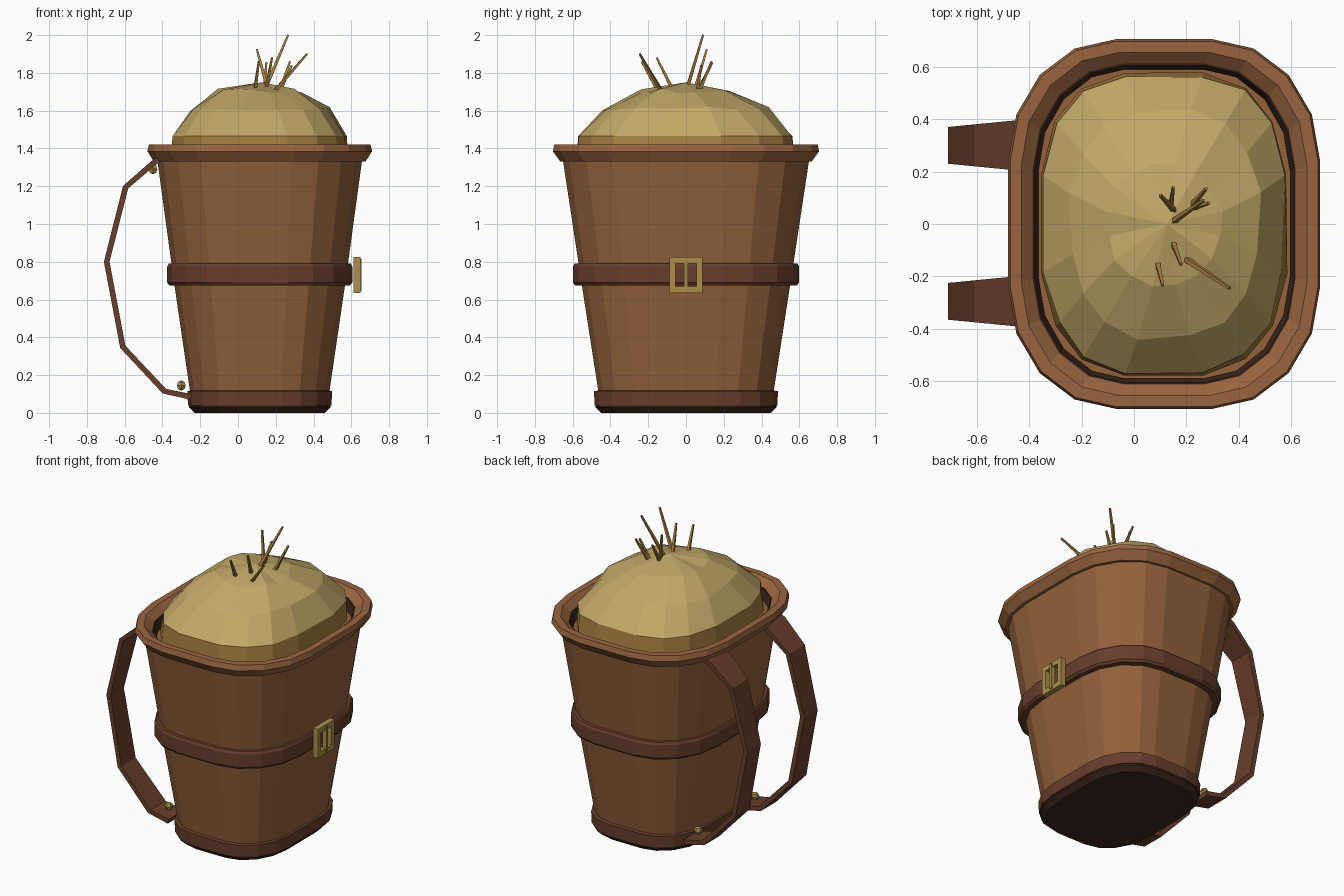
import bpy, bmesh, math, random
from mathutils import Vector

if "Cube" in bpy.data.objects:
    bpy.data.objects.remove(bpy.data.objects["Cube"])

random.seed(4)
CX = 0.115  # basket centre in x


def mat(name, r, g, b):
    m = bpy.data.materials.new(name)
    lin = [(c / 255 / 12.92) if c < 10 else ((c / 255 + 0.055) / 1.055) ** 2.4 for c in (r, g, b)]
    m.diffuse_color = (*lin, 1)
    m.use_nodes = True
    m.node_tree.nodes["Principled BSDF"].inputs["Base Color"].default_value = m.diffuse_color
    return m


BODY = mat("basket brown", 148, 98, 60)
RIM = mat("rim brown", 154, 101, 64)
LEATHER = mat("leather brown", 104, 62, 44)
DARK = mat("dark base brown", 62, 39, 28)
STRAW = mat("straw yellow", 194, 168, 104)
STALK = mat("dark straw", 168, 128, 66)
BRASS = mat("brass", 172, 143, 74)


def finish(name, bm, *mats):
    bmesh.ops.recalc_face_normals(bm, faces=bm.faces)
    me = bpy.data.meshes.new(name)
    bm.to_mesh(me)
    bm.free()
    for m in mats:
        me.materials.append(m)
    ob = bpy.data.objects.new(name, me)
    bpy.context.collection.objects.link(ob)
    return ob


def outline(hx, hy, z):
    """20-sided rounded rectangle made of four elliptic corners."""
    fx, fy = 0.31 * hx, 0.34 * hy
    pts = []
    for q, (sx, sy) in enumerate(((1, 1), (-1, 1), (-1, -1), (1, -1))):
        for i in range(5):
            t = math.radians(22.5 * (i if q % 2 == 0 else 4 - i))
            pts.append(Vector((CX + sx * (fx + (hx - fx) * math.cos(t)),
                               sy * (fy + (hy - fy) * math.sin(t)), z)))
    return pts


def loft(bm, rings, closed=False, caps=True):
    vs = [[bm.verts.new(p) for p in r] for r in rings]
    n = len(vs[0])
    for a, b in zip(vs, vs[1:] + (vs[:1] if closed else [])):
        for i in range(n):
            j = (i + 1) % n
            bm.faces.new((a[i], a[j], b[j], b[i]))
    if caps and not closed:
        bm.faces.new(vs[0])
        bm.faces.new(vs[-1])
    return vs


def ring_part(name, profile, m, closed=False):
    bm = bmesh.new()
    loft(bm, [outline(*p) for p in profile], closed)
    return finish(name, bm, m)


# Tapered basket with a shallow inside under the straw
ring_part("basket_body", [(0.36, 0.455, 0.04), (0.37, 0.465, 0.12), (0.455, 0.555, 0.70),
                          (0.545, 0.655, 1.36), (0.51, 0.62, 1.36), (0.49, 0.60, 1.30)], BODY)
ring_part("inner_lining", [(0.50, 0.61, 1.375), (0.485, 0.595, 1.32),
                           (0.48, 0.59, 1.32), (0.495, 0.605, 1.375)], DARK, True)
# Rim, bands and foot
ring_part("rim", [(0.56, 0.665, 1.33), (0.595, 0.705, 1.385), (0.587, 0.697, 1.42),
                  (0.545, 0.655, 1.42), (0.50, 0.61, 1.38), (0.50, 0.61, 1.33)], RIM, True)
ring_part("middle_band", [(0.44, 0.54, 0.675), (0.478, 0.588, 0.675), (0.49, 0.598, 0.69),
                          (0.49, 0.598, 0.775), (0.482, 0.59, 0.79), (0.45, 0.55, 0.79)], LEATHER, True)
ring_part("base_band", [(0.35, 0.45, 0.04), (0.38, 0.484, 0.04), (0.383, 0.487, 0.115),
                        (0.36, 0.45, 0.12)], LEATHER, True)
ring_part("foot", [(0.345, 0.45, 0.0), (0.375, 0.48, 0.03), (0.375, 0.48, 0.042)], DARK)

# Straw heap: jittered faceted dome, darker at its lower edge
bm = bmesh.new()
rings = []
for hx, hy, z, p, jit in ((0.475, 0.59, 1.34, 0.7, 0.01), (0.465, 0.58, 1.465, 0.7, 0.03),
                          (0.37, 0.44, 1.61, 0.8, 0.05), (0.225, 0.245, 1.705, 1.0, 0.06)):
    ring = []
    for i in range(16):
        a = math.tau * (i + 0.5) / 16
        c, s = math.cos(a), math.sin(a)
        k = 1 + random.uniform(-jit, jit * 0.4)
        ring.append((CX + hx * k * math.copysign(abs(c) ** p, c),
                     hy * k * math.copysign(abs(s) ** p, s),
                     z + (random.uniform(-0.012, 0.012) if z > 1.5 else 0)))
    rings.append(ring)
vs = loft(bm, rings, caps=False)
tip = bm.verts.new((CX + 0.01, 0, 1.75))
for i in range(16):
    bm.faces.new((vs[-1][i], vs[-1][(i + 1) % 16], tip))
bm.faces.new(vs[0])
for f in bm.faces:
    f.material_index = 1 if f.calc_center_median().z < 1.45 else 0
finish("straw_heap", bm, STRAW, STALK)

# Loose stalks sticking out of the heap
stalks = [((0.15, 0.01, 1.73), (0.265, 0.09, 2.0)), ((0.155, 0.05, 1.72), (0.10, 0.11, 1.925)),
          ((0.20, -0.135, 1.71), (0.365, -0.245, 1.90)), ((0.15, -0.075, 1.72), (0.18, -0.155, 1.88)),
          ((0.14, 0.065, 1.71), (0.15, 0.14, 1.855)), ((0.22, 0.07, 1.70), (0.275, 0.135, 1.86)),
          ((0.09, -0.15, 1.71), (0.11, -0.235, 1.86)), ((0.22, 0.06, 1.70), (0.285, 0.08, 1.84))]
bm = bmesh.new()
for a, b in stalks:
    a, b = Vector(a), Vector(b)
    u = (b - a).orthogonal().normalized()
    w = (b - a).normalized().cross(u)
    loft(bm, [[p + r * (u * x + w * y) for x, y in ((1, 0), (0, 1), (-1, 0), (0, -1))]
              for p, r in ((a, 0.013), (b, 0.007))])
finish("loose_stalks", bm, STALK)

# Shoulder straps: flat ribbons swept along a bent path (x, z, half width)
path = [(-0.40, 1.35, 0.095), (-0.445, 1.325, 0.095), (-0.595, 1.195, 0.08), (-0.695, 0.80, 0.07),
        (-0.61, 0.35, 0.075), (-0.39, 0.115, 0.08), (-0.25, 0.085, 0.08)]
for side, cy in (("back", 0.30), ("front", -0.295)):
    bm = bmesh.new()
    rings = []
    for i, (x, z, h) in enumerate(path):
        p, q = path[max(i - 1, 0)], path[min(i + 1, len(path) - 1)]
        t = Vector((q[0] - p[0], 0, q[1] - p[1])).normalized()
        nrm = Vector((t.z, 0, -t.x)) * 0.015
        c = Vector((x, cy, z))
        w = Vector((0, h, 0))
        rings.append([c + nrm + w, c + nrm - w, c - nrm - w, c - nrm + w])
    loft(bm, rings)
    finish(side + "_strap", bm, LEATHER)
    # Brass studs at both strap ends
    for end, x, z in (("upper", -0.45, 1.29), ("lower", -0.30, 0.145)):
        bm = bmesh.new()
        bmesh.ops.create_uvsphere(bm, u_segments=6, v_segments=4, radius=0.027)
        bmesh.ops.translate(bm, verts=bm.verts, vec=(x, cy, z))
        finish(f"{side}_{end}_stud", bm, BRASS)

# Buckle frame and prong on the right side
bm = bmesh.new()
rect = lambda x, y, z: [Vector((x, sy * y, 0.73 + sz * z)) for sy, sz in ((1, 1), (-1, 1), (-1, -1), (1, -1))]
loft(bm, [rect(0.612, 0.088, 0.096), rect(0.648, 0.088, 0.096),
          rect(0.648, 0.055, 0.062), rect(0.612, 0.055, 0.062)], closed=True)
finish("buckle_frame", bm, BRASS)
bm = bmesh.new()
loft(bm, [rect(0.628, 0.01, 0.085), rect(0.655, 0.01, 0.085)])
finish("buckle_prong", bm, BRASS)
